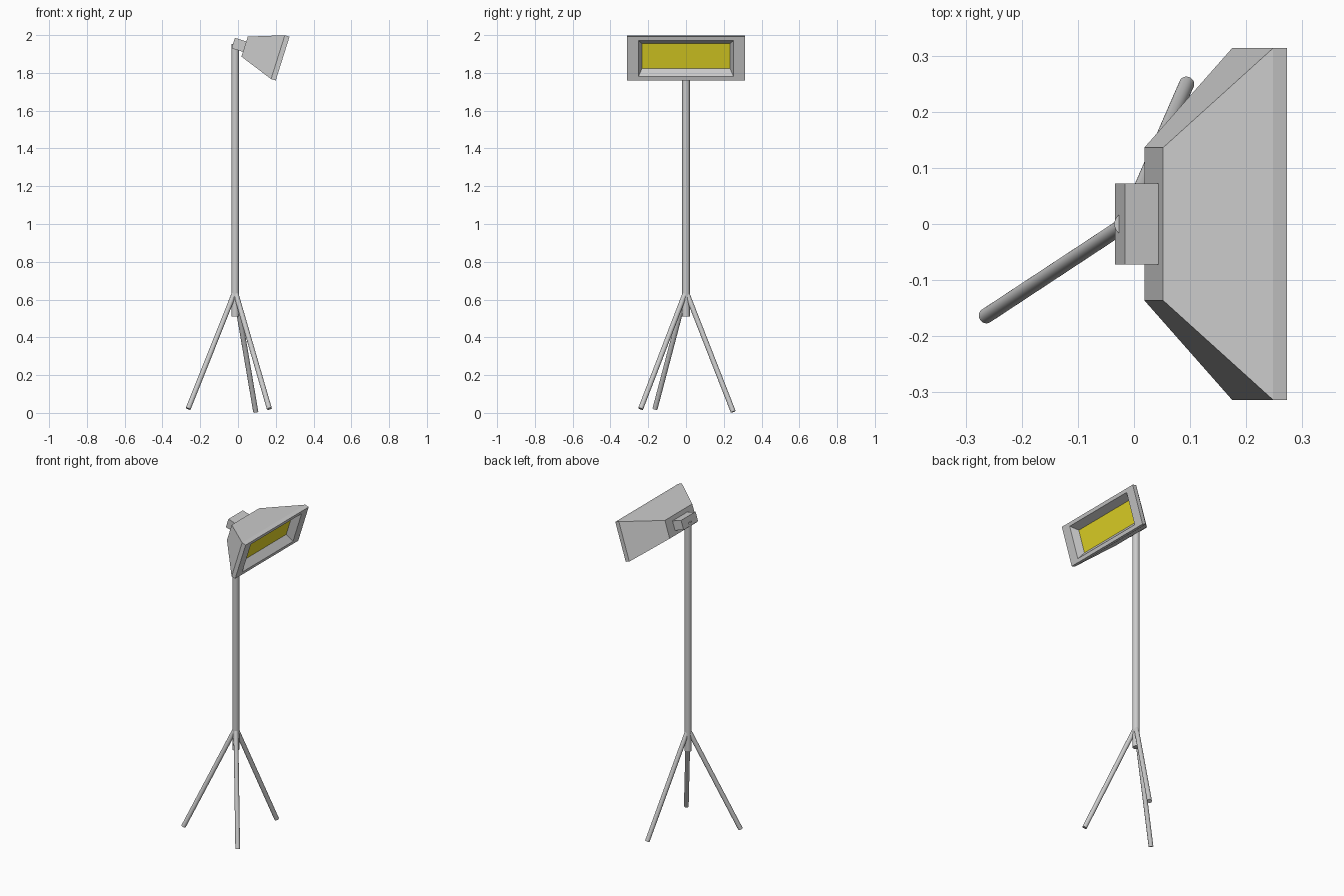
import bpy, bmesh, math
from mathutils import Vector

if "Cube" in bpy.data.objects:
    bpy.data.objects.remove(bpy.data.objects["Cube"])

TILT = math.radians(17.5)
HEAD_POS = Vector((0.035, 0, 1.939))   # centre of the housing's back face
POLE_X = -0.015


def place(name, bm):
    bmesh.ops.recalc_face_normals(bm, faces=bm.faces[:])
    mesh = bpy.data.meshes.new(name)
    bm.to_mesh(mesh)
    bm.free()
    ob = bpy.data.objects.new(name, mesh)
    bpy.context.collection.objects.link(ob)
    ob.location = HEAD_POS
    ob.rotation_euler = (0, TILT, 0)
    return ob


def rings_object(name, rings, caps):
    """Skin rectangles given as (depth, half height, half width)."""
    bm = bmesh.new()
    loops = [[bm.verts.new((d, sy * w, sz * h))
              for sy, sz in ((-1, -1), (1, -1), (1, 1), (-1, 1))]
             for d, h, w in rings]
    for a, b in zip(loops, loops[1:]):
        for i in range(4):
            j = (i + 1) % 4
            bm.faces.new((a[i], a[j], b[j], b[i]))
    for i in caps:
        bm.faces.new(loops[i])
    return place(name, bm)


def rod(name, start, end, radius):
    start, end = Vector(start), Vector(end)
    axis = end - start
    bpy.ops.mesh.primitive_cylinder_add(vertices=32, radius=radius,
                                        depth=axis.length, location=(start + end) / 2)
    ob = bpy.context.object
    ob.name = name
    ob.rotation_euler = axis.to_track_quat('Z', 'Y').to_euler()
    bpy.ops.object.shade_smooth_by_angle(angle=math.radians(30))
    return ob


# Upright pole
rod("pole", (POLE_X, 0, 0.51), (POLE_X, 0, 1.953), 0.02)

# Three splayed legs
feet = [(-0.264, -0.164, 0.022), (0.094, 0.250, 0.006), (0.166, -0.240, 0.022)]
for n, foot in enumerate(feet, 1):
    rod(f"leg_{n}", (POLE_X, 0, 0.645), foot, 0.0135)

# Tilted mounting block behind the housing
rings_object("mount_block", [(-0.063, 0.029, 0.072), (0.0, 0.029, 0.072)], (0, 1))

# Flared housing with rim and tapered recess
rings_object("lamp_housing", [
    (0.0, 0.0555, 0.136),
    (0.185, 0.1215, 0.3135),
    (0.211, 0.1215, 0.3135),
    (0.211, 0.100, 0.252),
    (0.166, 0.0695, 0.233),
], (0,))

# Yellow light panel closing the recess
bm = bmesh.new()
bm.faces.new([bm.verts.new((0.166, y, z)) for y, z in
              ((-0.233, -0.0695), (0.233, -0.0695), (0.233, 0.0695), (-0.233, 0.0695))])
panel = place("light_panel", bm)
if panel.data.polygons[0].normal.x < 0:
    panel.data.flip_normals()
yellow = bpy.data.materials.new("yellow_glow")
yellow.diffuse_color = (0.8, 0.7, 0.02, 1)
yellow.use_nodes = True
yellow.node_tree.nodes["Principled BSDF"].inputs["Base Color"].default_value = yellow.diffuse_color
panel.data.materials.append(yellow)
